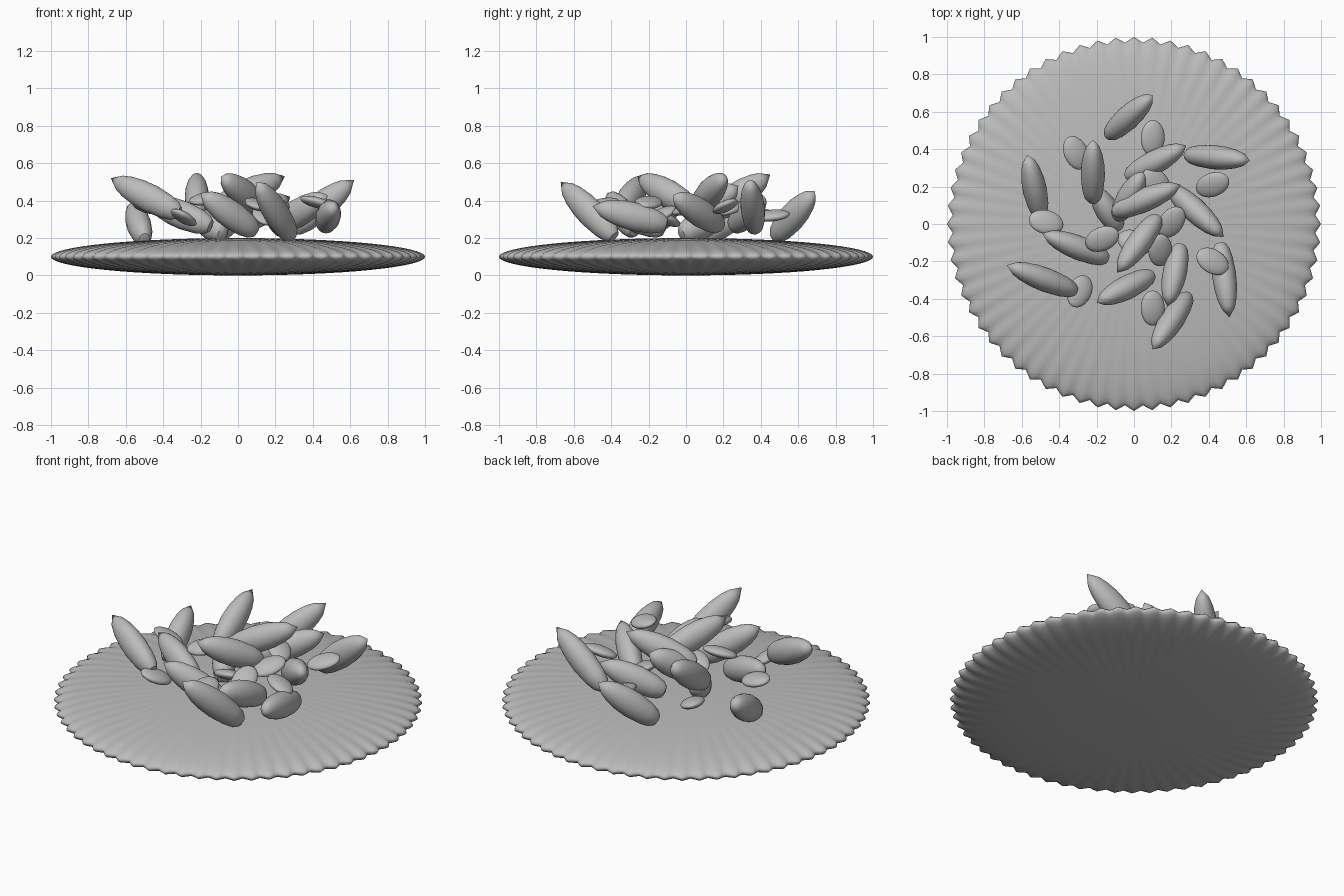
import bpy, bmesh
from math import sin, cos, pi, sqrt
from mathutils import Vector, Euler

if "Cube" in bpy.data.objects:
    bpy.data.objects.remove(bpy.data.objects["Cube"])


def material(name, value):
    m = bpy.data.materials.new(name)
    m.use_nodes = True
    m.diffuse_color = (value, value, value, 1)
    m.node_tree.nodes["Principled BSDF"].inputs["Base Color"].default_value = (value, value, value, 1)
    return m


GREY = material("plain grey", 0.5)


def revolve(name, profile, sides, ripple=lambda a: 1.0, flat=1.0):
    """Turn (radius, height) points into a closed body around z."""
    bm = bmesh.new()
    rings = []
    for r, z in profile:
        if r == 0:
            rings.append([bm.verts.new((0, 0, z))] * sides)
            continue
        ring = []
        for i in range(sides):
            a = 2 * pi * i / sides
            k = r * ripple(a)
            ring.append(bm.verts.new((k * cos(a), k * sin(a) * flat, z)))
        rings.append(ring)
    for low, high in zip(rings, rings[1:]):
        for i in range(sides):
            j = (i + 1) % sides
            quad = list(dict.fromkeys((low[i], low[j], high[j], high[i])))
            bm.faces.new(quad)
    bmesh.ops.recalc_face_normals(bm, faces=bm.faces)
    mesh = bpy.data.meshes.new(name)
    bm.to_mesh(mesh)
    bm.free()
    mesh.materials.append(GREY)
    for p in mesh.polygons:
        p.use_smooth = True
    obj = bpy.data.objects.new(name, mesh)
    bpy.context.collection.objects.link(obj)
    return obj


# Plate: flattened ellipsoid with a fluted rim
STEPS = 32
arc = [(sin(pi * i / STEPS), 0.1 - 0.1 * cos(pi * i / STEPS)) for i in range(STEPS + 1)]
arc[0], arc[-1] = (0, 0), (0, 0.2)
revolve("plate", arc, 256, lambda a: 0.985 + 0.015 * cos(64 * a))

# Pods: rounded base, swollen middle, short conical tip (fractions of length)
POD = [(0, 0), (0.45, 0.02), (0.7, 0.08), (0.88, 0.2), (1, 0.42),
       (0.95, 0.6), (0.78, 0.76), (0.56, 0.87), (0, 1)]


def pod(index, base, tip):
    base, tip = Vector(base), Vector(tip)
    axis = tip - base
    obj = revolve(f"pod_{index}", [(r * 0.076, t * axis.length) for r, t in POD], 32, flat=0.85)
    obj.location = base
    obj.rotation_euler = axis.to_track_quat("Z", "X").to_euler()
    bpy.context.view_layer.objects.active = obj
    obj.select_set(True)
    bpy.ops.object.shade_smooth_by_angle(angle=0.6)
    obj.select_set(False)


PODS = [
    ((-.14, .47, .20), (.10, .69, .45)),
    ((.28, .37, .24), (.62, .34, .51)),
    ((-.50, .04, .19), (-.57, .37, .38)),
    ((-.22, .12, .32), (-.22, .45, .54)),
    ((-.04, .25, .26), (.28, .42, .42)),
    ((-.11, .06, .37), (.25, .21, .53)),
    ((.20, .19, .26), (.48, -.07, .43)),
    ((.46, -.10, .27), (.51, -.50, .37)),
    ((.29, -.38, .20), (.10, -.67, .50)),
    ((.10, -.27, .23), (-.20, -.42, .44)),
    ((-.31, -.36, .33), (-.68, -.22, .52)),
    ((-.14, -.19, .26), (-.49, -.05, .40)),
    ((.13, .04, .36), (-.09, -.26, .53)),
    ((.25, -.11, .24), (.18, -.44, .38)),
    ((-.09, .03, .30), (.05, .28, .48)),
    ((-.08, -.03, .22), (-.22, .20, .32)),
]
for n, (base, tip) in enumerate(PODS, 1):
    pod(n, base, tip)


# Seeds: flat ovals scattered between the pods
def seed(index, spot, turn, pitch):
    rows = 14
    prof = [(0.066 * sin(pi * i / rows), -0.028 * cos(pi * i / rows)) for i in range(rows + 1)]
    prof[0], prof[-1] = (0, -0.028), (0, 0.028)
    obj = revolve(f"seed_{index}", prof, 32, flat=1.45)
    obj.location = spot
    obj.rotation_euler = Euler((pitch, 0.25, turn))


SEEDS = [
    ((.10, .46, .32), 0, .1), ((-.31, .38, .32), .5, .2),
    ((.42, .21, .37), -1.1, .3), ((-.47, .01, .36), 1.4, .2),
    ((-.17, -.08, .41), -1.1, .2), ((-.29, -.36, .31), -.6, -.4),
    ((.10, -.45, .38), .1, .2), ((.42, -.20, .39), 1.1, .2),
    ((.12, .22, .36), .8, .3), ((.20, .01, .36), -.5, .3),
    ((.14, -.14, .32), .2, .5), ((0, -.1, .3), 1, -.3),
]
for n, (spot, turn, pitch) in enumerate(SEEDS, 1):
    seed(n, spot, turn, pitch)
